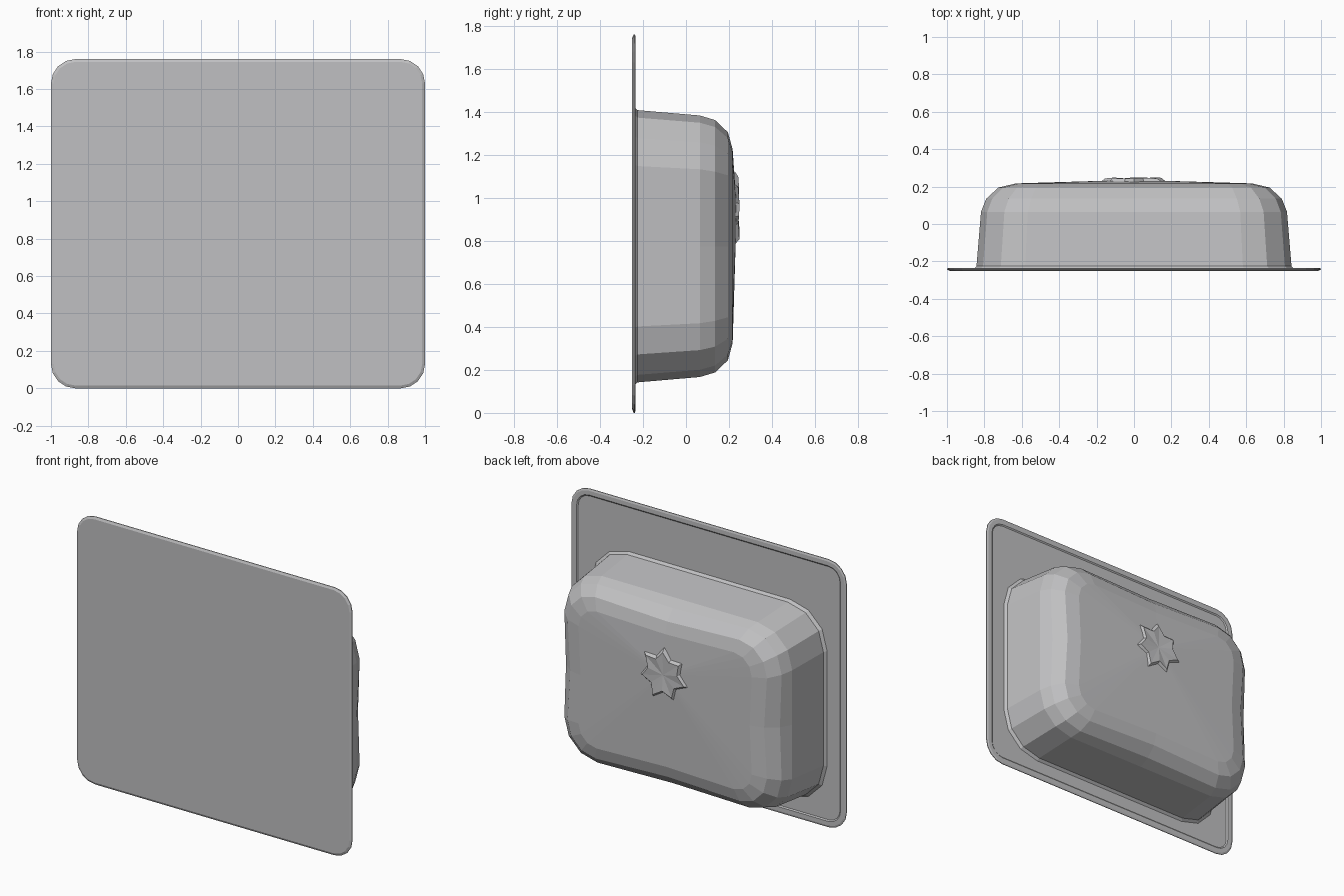
import bpy, bmesh, math, random

cube = bpy.data.objects.get("Cube")
if cube:
    bpy.data.objects.remove(cube, do_unlink=True)

random.seed(4)

steel = bpy.data.materials.new("brushed_grey")
steel.use_nodes = True
GREY = (0.53, 0.53, 0.54, 1)
steel.diffuse_color = GREY
steel.node_tree.nodes["Principled BSDF"].inputs["Base Color"].default_value = GREY


def rounded_ring(bm, half_x, half_z, radius, y, centre_z, segments, pinch=0):
    """Rounded rectangle facing y, with a middle point on each straight side."""
    verts = []
    for quarter, (sx, sz) in enumerate([(1, 1), (-1, 1), (-1, -1), (1, -1)]):
        for step in range(segments + 1):
            a = math.radians(90) * (quarter + step / segments)
            x = sx * (half_x - radius) + radius * math.cos(a)
            z = sz * (half_z - radius) + radius * math.sin(a)
            verts.append(bm.verts.new((x, y, centre_z + z)))
        # Middle of the next side: top, left, bottom, right
        a = math.radians(90) * (quarter + 1)
        x = math.cos(a) * (half_x - pinch)
        z = math.sin(a) * (half_z - pinch)
        verts.append(bm.verts.new((x, y, centre_z + z)))
    return verts


def bridge(bm, rings):
    for a, b in zip(rings, rings[1:]):
        for i in range(len(a)):
            j = (i + 1) % len(a)
            bm.faces.new((a[i], a[j], b[j], b[i]))


def fan(bm, ring, tip):
    v = bm.verts.new(tip)
    for i in range(len(ring)):
        bm.faces.new((ring[i], ring[(i + 1) % len(ring)], v))


def finish(bm, name):
    bmesh.ops.recalc_face_normals(bm, faces=bm.faces[:])
    mesh = bpy.data.meshes.new(name)
    bm.to_mesh(mesh)
    bm.free()
    mesh.materials.append(steel)
    obj = bpy.data.objects.new(name, mesh)
    bpy.context.collection.objects.link(obj)
    return obj


# Flat plate with bevelled front edge and a thin folded lip behind
bm = bmesh.new()
plate_profile = [(0.015, -0.25), (0, -0.243), (0, -0.238),
                 (0.012, -0.234), (0.04, -0.234), (0.048, -0.24)]
rings = [rounded_ring(bm, 1 - inset, 0.88 - inset, 0.13 - inset, y, 0.88, 4)
         for inset, y in plate_profile]
bridge(bm, rings)
bm.faces.new(rings[0])
bm.faces.new(rings[-1])
finish(bm, "rim_plate")

# Basin shell: half width, half height, corner radius, depth, side pinch
bm = bmesh.new()
bowl_profile = [(0.86, 0.65, 0.27, -0.242, 0), (0.842, 0.633, 0.26, -0.225, 0),
                (0.818, 0.608, 0.25, 0.065, 0), (0.79, 0.587, 0.24, 0.135, 0.012),
                (0.725, 0.53, 0.2, 0.195, 0.02), (0.63, 0.45, 0.13, 0.217, 0.015)]
rings = [rounded_ring(bm, hx, hz, r, y, 0.775, 3, pinch)
         for hx, hz, r, y, pinch in bowl_profile]
bridge(bm, rings)
fan(bm, rings[-1], (0, 0.236, 0.95))
finish(bm, "basin_shell")

# Raised, jagged drain boss at the back of the basin
bm = bmesh.new()
COUNT = 14
base, top = [], []
for i in range(COUNT):
    a = math.tau * i / COUNT + math.radians(90)
    r = (0.19 if i % 2 == 0 else 0.13) * random.uniform(0.9, 1)
    x, z = math.cos(a), math.sin(a)
    base.append(bm.verts.new((x * r, 0.225, 0.95 + z * r)))
    top.append(bm.verts.new((x * r * 0.85, random.uniform(0.242, 0.25), 0.95 + z * r * 0.85)))
bridge(bm, [base, top])
fan(bm, top, (0, 0.24, 0.95))
finish(bm, "drain_boss")
